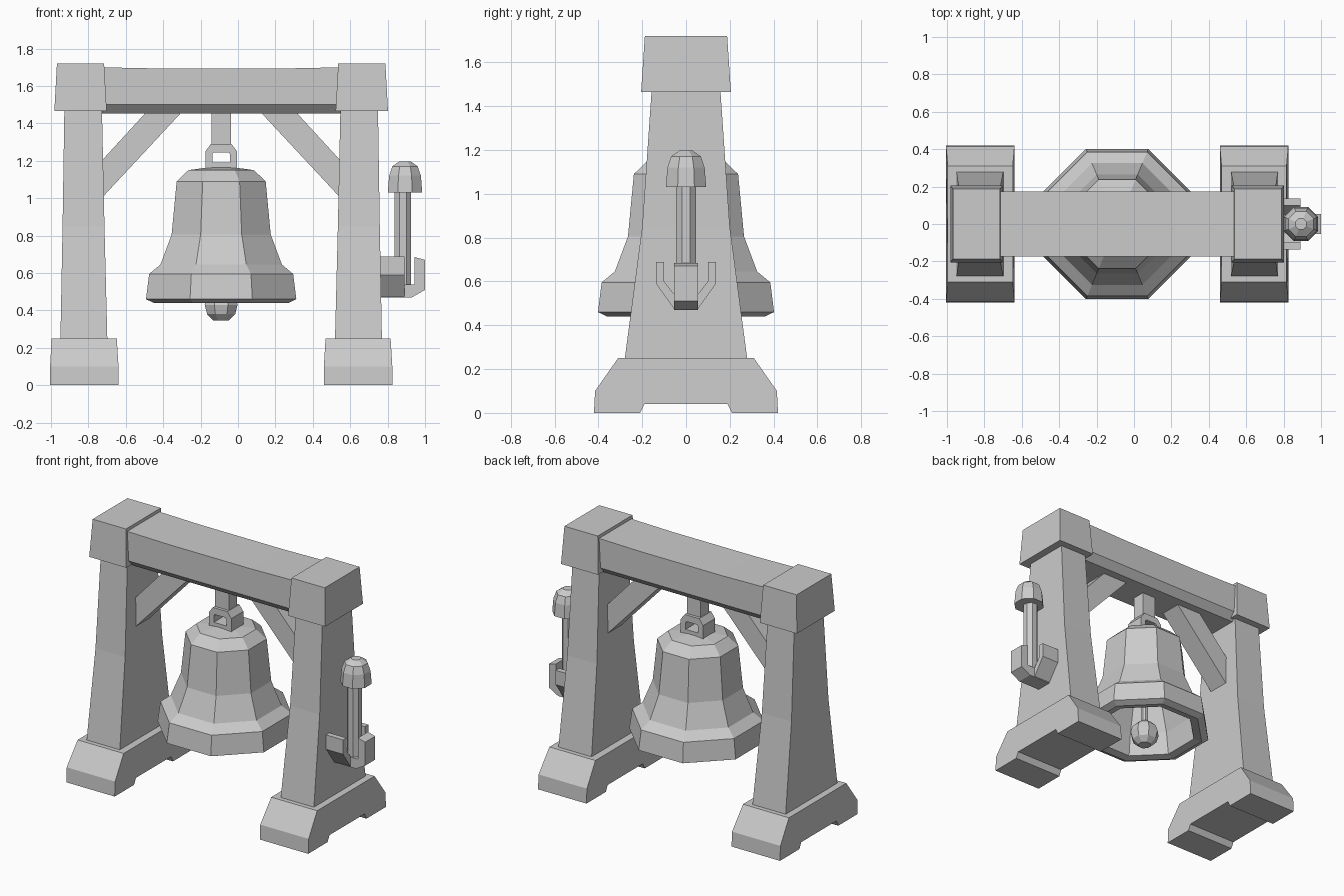
import bpy, bmesh
from math import pi, cos, sin

if "Cube" in bpy.data.objects:
    bpy.data.objects.remove(bpy.data.objects["Cube"])

CX = -0.09  # symmetry plane of the frame and bell


def finish(bm, name):
    bmesh.ops.recalc_face_normals(bm, faces=bm.faces[:])
    me = bpy.data.meshes.new(name)
    bm.to_mesh(me)
    bm.free()
    ob = bpy.data.objects.new(name, me)
    bpy.context.collection.objects.link(ob)
    return ob


def loft(name, rings, closed=False):
    """Skin rings of points; cap the ends or close the loop."""
    bm = bmesh.new()
    vs = [[bm.verts.new(p) for p in r] for r in rings]
    n = len(vs[0])
    pairs = list(zip(vs, vs[1:])) + ([(vs[-1], vs[0])] if closed else [])
    for a, b in pairs:
        for i in range(n):
            j = (i + 1) % n
            bm.faces.new((a[i], a[j], b[j], b[i]))
    if not closed:
        bm.faces.new(vs[0])
        bm.faces.new(vs[-1])
    return finish(bm, name)


def tapered(name, sections):
    """Stack of rectangles: (z, centre x, half x, half y)."""
    return loft(name, [[(c - a, -b, z), (c + a, -b, z), (c + a, b, z), (c - a, b, z)]
                       for z, c, a, b in sections])


def prism_x(name, yz, x0, x1):
    return loft(name, [[(x, y, z) for y, z in yz] for x in (x0, x1)])


def prism_y(name, xz, h):
    return loft(name, [[(x, y, z) for x, z in xz] for y in (-h, h)])


def octagonal(name, cx, profile):
    """Eight-sided turned part; radii are measured to the flats."""
    k = 1 / cos(pi / 8)
    return loft(name, [[(cx + r * k * cos(pi / 8 + i * pi / 4),
                         r * k * sin(pi / 8 + i * pi / 4), z) for i in range(8)]
                       for r, z in profile])


# Feet, posts, caps and braces on both sides
half_foot = [(0.19, 0.04), (0.21, 0), (0.42, 0), (0.415, 0.10), (0.31, 0.25)]
foot_yz = half_foot + [(-y, z) for y, z in reversed(half_foot)]
for s, side in ((-1, "left"), (1, "right")):
    fx = CX + s * 0.732
    foot = prism_x(side + "_foot", foot_yz, fx - 0.183, fx + 0.183)
    for v in foot.data.vertices:
        if v.co.z > 0.2:
            v.co.x = fx + (v.co.x - fx) * 0.95
    tapered(side + "_post", [(0.22, CX + s * 0.734, 0.126, 0.283),
                             (0.85, CX + s * 0.736, 0.112, 0.2),
                             (1.5, CX + s * 0.738, 0.1, 0.155)])
    cap_x = CX + s * 0.752
    tapered(side + "_cap", [(1.465, cap_x, 0.14, 0.205), (1.72, cap_x, 0.126, 0.188)])
    prism_y(side + "_brace", [(CX + s * x, z) for x, z in
                              ((0.63, 1.01), (0.65, 1.01), (0.65, 1.21), (0.63, 1.21),
                               (0.41, 1.45), (0.41, 1.47), (0.22, 1.47), (0.22, 1.45))], 0.075)

# Crossbeam with a slight sag and chamfered underside
loft("crossbeam", [[(x, -0.175, 1.5), (x, -0.13, 1.452), (x, 0.13, 1.452), (x, 0.175, 1.5),
                    (x, 0.175, top), (x, -0.175, top)]
                   for x, top in ((-0.75, 1.7), (-0.4, 1.693), (0.22, 1.693), (0.57, 1.7))])

# Hollow bell
octagonal("bell", CX, [(0.03, 1.17), (0.175, 1.15), (0.238, 1.09), (0.265, 0.805),
                       (0.325, 0.645), (0.385, 0.595), (0.402, 0.46), (0.36, 0.44),
                       (0.31, 0.45), (0.285, 0.6), (0.215, 0.8), (0.19, 1.05), (0.03, 1.09)])

# Clapper
octagonal("clapper_ball", CX, [(0.04, 0.345), (0.075, 0.38), (0.088, 0.43),
                               (0.075, 0.475), (0.04, 0.51)])
octagonal("clapper_rod", CX, [(0.022, 0.49), (0.022, 1.1)])

# Crown loop and hanger
outer = [(-0.085, 1.15), (0.085, 1.15), (0.085, 1.25), (0.055, 1.29), (-0.055, 1.29), (-0.085, 1.25)]
inner = [(-0.047, 1.19), (0.047, 1.19), (0.047, 1.235), (0.04, 1.245), (-0.04, 1.245), (-0.047, 1.235)]
loft("crown_loop", [[(CX + x, y, z) for x, z in pts] for pts, y in
                    ((outer, -0.065), (outer, 0.065), (inner, 0.065), (inner, -0.065))], closed=True)
tapered("hanger", [(1.27, CX, 0.052, 0.045), (1.47, CX, 0.052, 0.045)])

# Mallet
MX = 0.893
octagonal("mallet_head", MX, [(0.082, 1.03), (0.092, 1.03), (0.085, 1.12), (0.068, 1.17), (0.03, 1.197)])
octagonal("mallet_handle", MX - 0.012, [(0.045, 0.5), (0.045, 1.05)])

# Mallet cradle: U-shaped bracket and front hook
half_u = [(0.055, 0.475), (0.137, 0.59), (0.137, 0.688), (0.1, 0.688), (0.1, 0.6), (0.045, 0.53)]
prism_x("mallet_bracket", [(-y, z) for y, z in half_u[::-1]] + half_u, 0.68, 0.89)
prism_y("mallet_hook", [(0.76, 0.47), (0.93, 0.47), (1.0, 0.51), (1.0, 0.67),
                        (0.945, 0.685), (0.945, 0.54), (0.76, 0.53)], 0.054)
